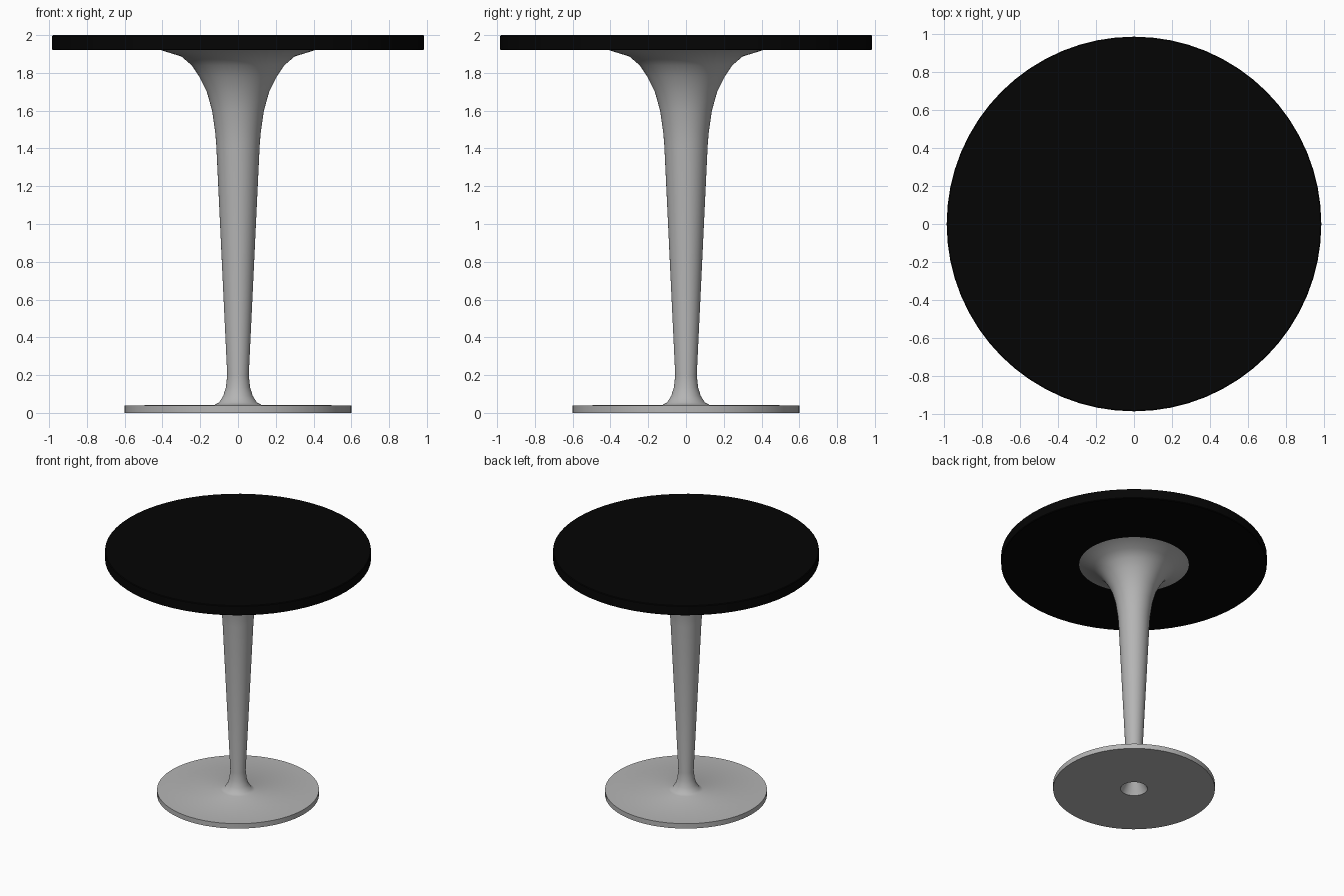
import bpy, bmesh, math

if "Cube" in bpy.data.objects:
    bpy.data.objects.remove(bpy.data.objects["Cube"])


def material(name, rgb):
    m = bpy.data.materials.new(name)
    m.diffuse_color = (*rgb, 1)
    m.use_nodes = True
    m.node_tree.nodes["Principled BSDF"].inputs["Base Color"].default_value = m.diffuse_color
    return m


def lathe(name, profile, mat, closed=False, steps=64, angle=35):
    """Spin a list of (radius, height) points around the z axis."""
    bm = bmesh.new()
    verts = [bm.verts.new((r, 0, z)) for r, z in profile]
    ends = verts[1:] + verts[:1] if closed else verts[1:]
    edges = [bm.edges.new(p) for p in zip(verts, ends)]
    bmesh.ops.spin(bm, geom=verts + edges, cent=(0, 0, 0), axis=(0, 0, 1),
                   angle=2 * math.pi, steps=steps)
    bmesh.ops.remove_doubles(bm, verts=bm.verts, dist=1e-4)
    bmesh.ops.recalc_face_normals(bm, faces=bm.faces)
    mesh = bpy.data.meshes.new(name)
    bm.to_mesh(mesh)
    bm.free()
    ob = bpy.data.objects.new(name, mesh)
    bpy.context.collection.objects.link(ob)
    mesh.materials.append(mat)
    bpy.ops.object.select_all(action='DESELECT')
    ob.select_set(True)
    bpy.context.view_layer.objects.active = ob
    bpy.ops.object.shade_smooth_by_angle(angle=math.radians(angle))
    return ob


black = material("black", (0.0015, 0.0015, 0.0015))
grey = material("grey metal", (0.46, 0.46, 0.46))

# Round top with a slightly eased rim
lathe("table_top", [(0, 2.0), (0.98, 2.0), (0.985, 1.995), (0.985, 1.925),
                    (0.98, 1.92), (0, 1.92)], black)

# Hollow trumpet pedestal flowing into a flat disc foot
outer = [(0.60, 0.0), (0.60, 0.04), (0.125, 0.042), (0.10, 0.055), (0.078, 0.09),
         (0.064, 0.135), (0.057, 0.20), (0.115, 1.42), (0.12, 1.48), (0.137, 1.60),
         (0.165, 1.70), (0.205, 1.78), (0.245, 1.84), (0.30, 1.887), (0.41, 1.921)]
inner = [(0.41, 1.926), (0.09, 1.926), (0.075, 1.42), (0.02, 0.22), (0.033, 0.13),
         (0.055, 0.08), (0.085, 0.03), (0.10, 0.0)]
lathe("pedestal", outer + inner, grey, closed=True, angle=50)
